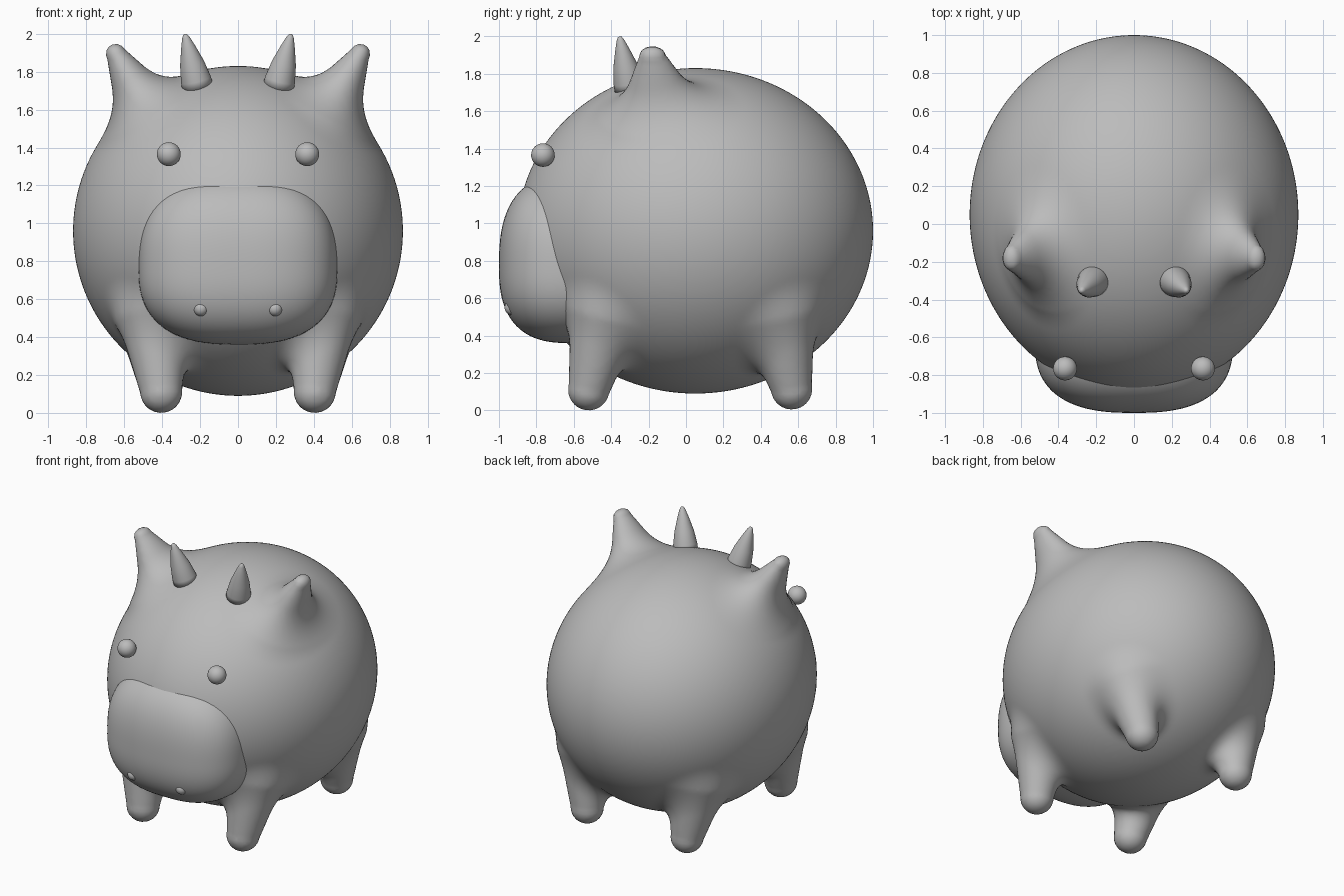
import bpy, bmesh, math
from mathutils import Vector

cube = bpy.data.objects.get("Cube")
if cube:
    bpy.data.objects.remove(cube, do_unlink=True)

grey = bpy.data.materials.new("plain_grey")
grey.use_nodes = True
COLOUR = (0.5, 0.5, 0.5, 1)
grey.diffuse_color = COLOUR
grey.node_tree.nodes["Principled BSDF"].inputs["Base Color"].default_value = COLOUR

BODY_CENTRE = Vector((0, 0.05, 0.96))
BODY_RADII = Vector((0.87, 0.95, 0.87))


def finish(bm, name):
    bmesh.ops.recalc_face_normals(bm, faces=bm.faces)
    for face in bm.faces:
        face.smooth = True
    mesh = bpy.data.meshes.new(name)
    bm.to_mesh(mesh)
    bm.free()
    mesh.materials.append(grey)
    obj = bpy.data.objects.new(name, mesh)
    bpy.context.collection.objects.link(obj)
    return obj


def ellipsoid(bm, centre, radii, detail):
    ball = bmesh.ops.create_icosphere(bm, subdivisions=detail, radius=1)["verts"]
    bmesh.ops.scale(bm, vec=radii, verts=ball)
    bmesh.ops.translate(bm, vec=centre, verts=ball)


def divide(a, b):
    return Vector((a.x / b.x, a.y / b.y, a.z / b.z))


# Limbs blended into the body: tip, tip radius, root, root radius, depth stretch, blend
LIMBS = [
    (Vector((0.405, -0.52, 0.11)), 0.11, Vector((0.44, -0.43, 0.5)), 0.19, 1, 0.12),
    (Vector((0.405, 0.565, 0.115)), 0.11, Vector((0.44, 0.49, 0.5)), 0.2, 1, 0.12),
    (Vector((0.645, -0.18, 1.895)), 0.052, Vector((0.47, -0.13, 1.58)), 0.18, 1.35, 0.16),
]


def body_distance(p):
    q = divide(p - BODY_CENTRE, BODY_RADII)
    k = q.length
    return k * (k - 1) / max(divide(q, BODY_RADII).length, 1e-6)


def limb_distance(p, tip, r1, root, r2, stretch):
    q = p - tip
    axis = root - tip
    q.y /= stretch
    axis.y /= stretch
    t = min(1, max(0, q.dot(axis) / axis.length_squared))
    return (q - axis * t).length - (r1 + (r2 - r1) * t)


def skin(p):
    p = Vector((abs(p.x), p.y, p.z))
    d = body_distance(p)
    for *shape, blend in LIMBS:
        e = limb_distance(p, *shape)
        h = max(0, blend - abs(d - e)) / blend
        d = min(d, e) - h * h * blend / 4
    return d


# Body with four legs and two ears: rough union of balls, remeshed
bm = bmesh.new()
ellipsoid(bm, BODY_CENTRE, BODY_RADII, 5)
BALLS = 8
for tip, r1, root, r2, stretch, _ in LIMBS:
    for side in (-1, 1):
        for i in range(BALLS + 1):
            t = i / BALLS
            centre = tip.lerp(root, t)
            centre.x *= side
            r = r1 + (r2 - r1) * t
            ellipsoid(bm, centre, Vector((r, r * stretch, r)), 3)
body = finish(bm, "body")

remesh = body.modifiers.new("join", "REMESH")
remesh.mode = "VOXEL"
remesh.voxel_size = 0.025
relax = body.modifiers.new("relax", "SMOOTH")
relax.iterations = 4
graph = bpy.context.evaluated_depsgraph_get()
joined = bpy.data.meshes.new_from_object(body.evaluated_get(graph))
body.modifiers.clear()
body.data = joined
joined.materials.clear()
joined.materials.append(grey)

# Ease the joined body onto the softly blended skin
STEP = 0.002
AXES = [Vector((STEP, 0, 0)), Vector((0, STEP, 0)), Vector((0, 0, STEP))]
for v in joined.vertices:
    p = v.co.copy()
    for _ in range(4):
        d = skin(p)
        if abs(d) < 0.0001:
            break
        slope = Vector([(skin(p + a) - d) / STEP for a in AXES])
        move = slope * (-d / max(slope.length_squared, 0.2))
        p += move * min(1, 0.06 / max(move.length, 1e-6))
    v.co = p
for poly in joined.polygons:
    poly.use_smooth = True

# Snout: a soft squarish block, taller above its middle than below
bm = bmesh.new()
bmesh.ops.create_icosphere(bm, subdivisions=5, radius=1)
POWER = 2.6
for v in bm.verts:
    size = sum(abs(c) ** POWER for c in v.co) ** (1 / POWER)
    q = v.co / size
    v.co = Vector((q.x * 0.525, q.y * 0.38 - 0.62,
                   q.z * (0.49 if q.z > 0 else 0.41) + 0.77))
finish(bm, "snout")


def bead(name, x, y, z, radius):
    bm = bmesh.new()
    bmesh.ops.create_uvsphere(bm, u_segments=32, v_segments=16, radius=radius)
    finish(bm, name).location = (x, y, z)


def horn(name, base, tip, radius):
    # Lathed, slightly bulging cone with a blunt point
    axis = tip - base
    profile = [(0, 0), (1, 0), (0.97, 0.15), (0.78, 0.45), (0.46, 0.75),
               (0.24, 0.93), (0.13, 0.985), (0, 1)]
    bm = bmesh.new()
    points = [bm.verts.new((r * radius, 0, h * axis.length)) for r, h in profile]
    edges = [bm.edges.new(pair) for pair in zip(points, points[1:])]
    bmesh.ops.spin(bm, geom=points + edges, axis=(0, 0, 1), cent=(0, 0, 0),
                   angle=math.tau, steps=32)
    bmesh.ops.remove_doubles(bm, verts=bm.verts, dist=0.0005)
    obj = finish(bm, name)
    obj.location = base
    obj.rotation_euler = axis.to_track_quat("Z", "Y").to_euler()


# Paired eyes, nostrils and horns
for side, label in ((1, "left"), (-1, "right")):
    bead(label + "_eye", side * 0.365, -0.765, 1.365, 0.063)
    bead(label + "_nostril", side * 0.195, -0.93, 0.55, 0.04)
    horn(label + "_horn", Vector((side * 0.212, -0.3, 1.715)),
         Vector((side * 0.28, -0.355, 2.0)), 0.083)
